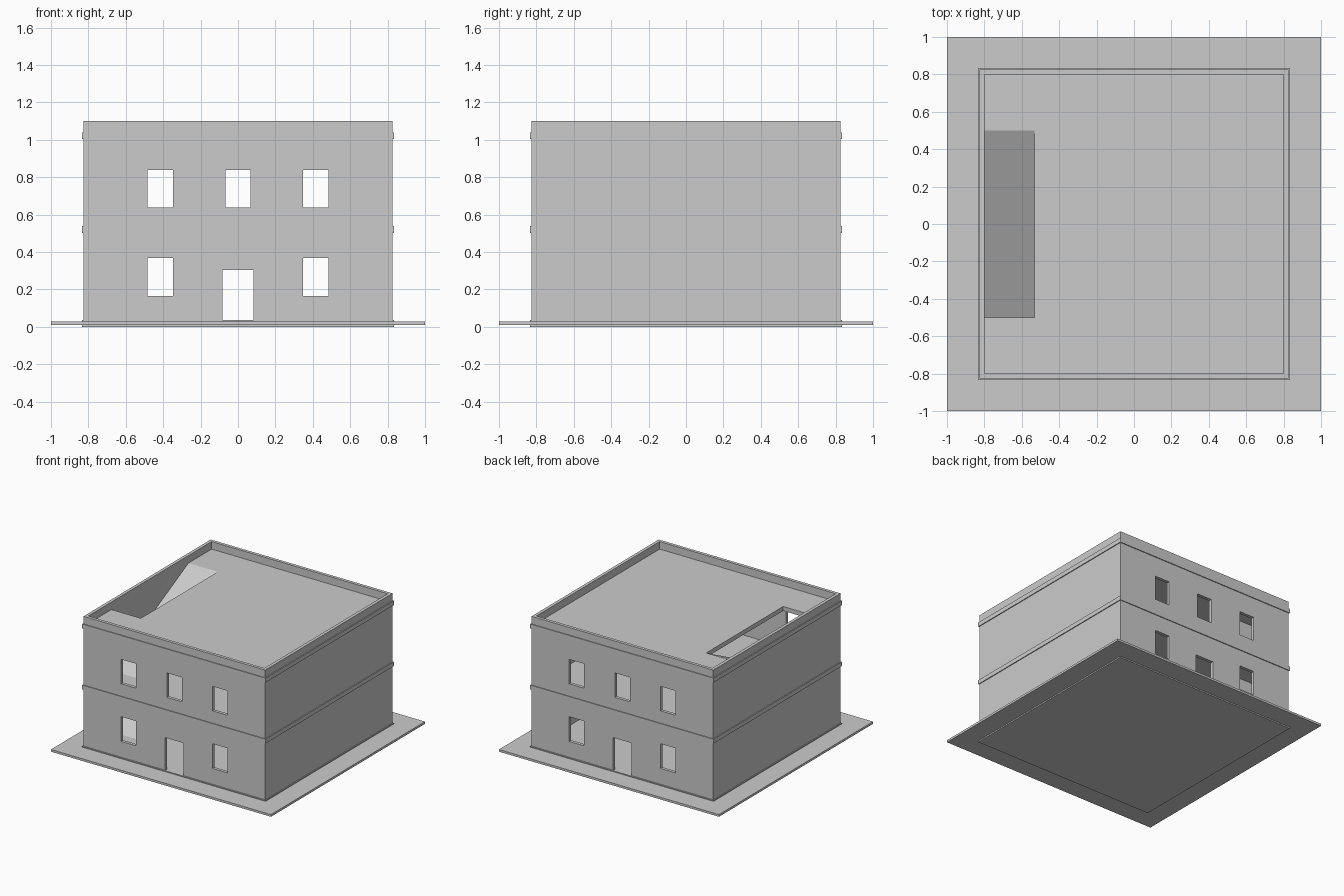
import bpy, bmesh
from mathutils import Matrix, Vector

if "Cube" in bpy.data.objects:
    bpy.data.objects.remove(bpy.data.objects["Cube"])


def add_boxes(name, boxes):
    """One object from (x0, x1, y0, y1, z0, z1) boxes."""
    bm = bmesh.new()
    for x0, x1, y0, y1, z0, z1 in boxes:
        mat = (Matrix.Translation(((x0 + x1) / 2, (y0 + y1) / 2, (z0 + z1) / 2))
               @ Matrix.Diagonal((x1 - x0, y1 - y0, z1 - z0, 1)))
        bmesh.ops.create_cube(bm, size=1, matrix=mat)
    me = bpy.data.meshes.new(name)
    bm.to_mesh(me)
    bm.free()
    ob = bpy.data.objects.new(name, me)
    bpy.context.collection.objects.link(ob)
    return ob


def cut(ob, boxes):
    """Subtract boxes from an object."""
    cutter = add_boxes("cutter", boxes)
    cutter.hide_render = True
    mod = ob.modifiers.new("cut", 'BOOLEAN')
    mod.operation = 'DIFFERENCE'
    mod.solver = 'EXACT'
    mod.object = cutter
    bpy.context.view_layer.objects.active = ob
    bpy.ops.object.modifier_apply(modifier=mod.name)
    bpy.data.objects.remove(cutter)


def square(r, z0, z1):
    return (-r, r, -r, r, z0, z1)


def wall_ring(name, z0, z1, openings=()):
    ob = add_boxes(name, [square(OUT, z0, z1)])
    cut(ob, [square(INN, z0 - 0.1, z1 + 0.1)])
    # openings run through both the front and the back wall
    if openings:
        cut(ob, [(a, b, -0.9, 0.9, c, d) for a, b, c, d in openings])
    return ob


def ramp(name, z0, z1):
    """Solid wedge rising towards the back inside the stairwell."""
    x0, x1, y0, y1 = WELL
    bm = bmesh.new()
    face = bm.faces.new([bm.verts.new((x0, y, z))
                         for y, z in ((y0, z0), (y1, z0), (y1, z1))])
    ext = bmesh.ops.extrude_face_region(bm, geom=[face])
    verts = [g for g in ext["geom"] if isinstance(g, bmesh.types.BMVert)]
    bmesh.ops.translate(bm, verts=verts, vec=Vector((x1 - x0, 0, 0)))
    bmesh.ops.recalc_face_normals(bm, faces=bm.faces)
    me = bpy.data.meshes.new(name)
    bm.to_mesh(me)
    bm.free()
    bpy.context.collection.objects.link(bpy.data.objects.new(name, me))


OUT, INN, BAND = 0.826, 0.80, 0.833
WELL = (-0.80, -0.533, -0.5, 0.5)
FLOORS = [(0.0, 0.036), (0.503, 0.538), (1.004, 1.04)]

# pavement around the building
pavement = add_boxes("pavement", [square(1.0, 0.01, 0.028)])
cut(pavement, [square(BAND, -0.1, 0.1)])

# floor slabs, projecting as bands; the upper two have a stairwell
for name, (z0, z1) in zip(("ground_floor", "upper_floor", "roof"), FLOORS):
    slab = add_boxes(name, [square(BAND, z0, z1)])
    if z0 > 0:
        cut(slab, [WELL + (z0 - 0.1, z1 + 0.1)])

# walls with windows and doors
lower = [(-0.484, -0.347, 0.166, 0.369), (0.347, 0.484, 0.166, 0.369),
         (-0.083, 0.083, 0.0, 0.304)]
upper = [(x - 0.068, x + 0.068, 0.639, 0.84) for x in (-0.415, 0, 0.415)]
wall_ring("lower_walls", FLOORS[0][1], FLOORS[1][0], lower)
wall_ring("upper_walls", FLOORS[1][1], FLOORS[2][0], upper)
wall_ring("parapet", FLOORS[2][1], 1.102)

# ramps between floors
ramp("lower_ramp", FLOORS[0][1], FLOORS[1][1])
ramp("upper_ramp", FLOORS[1][1], FLOORS[2][1])
